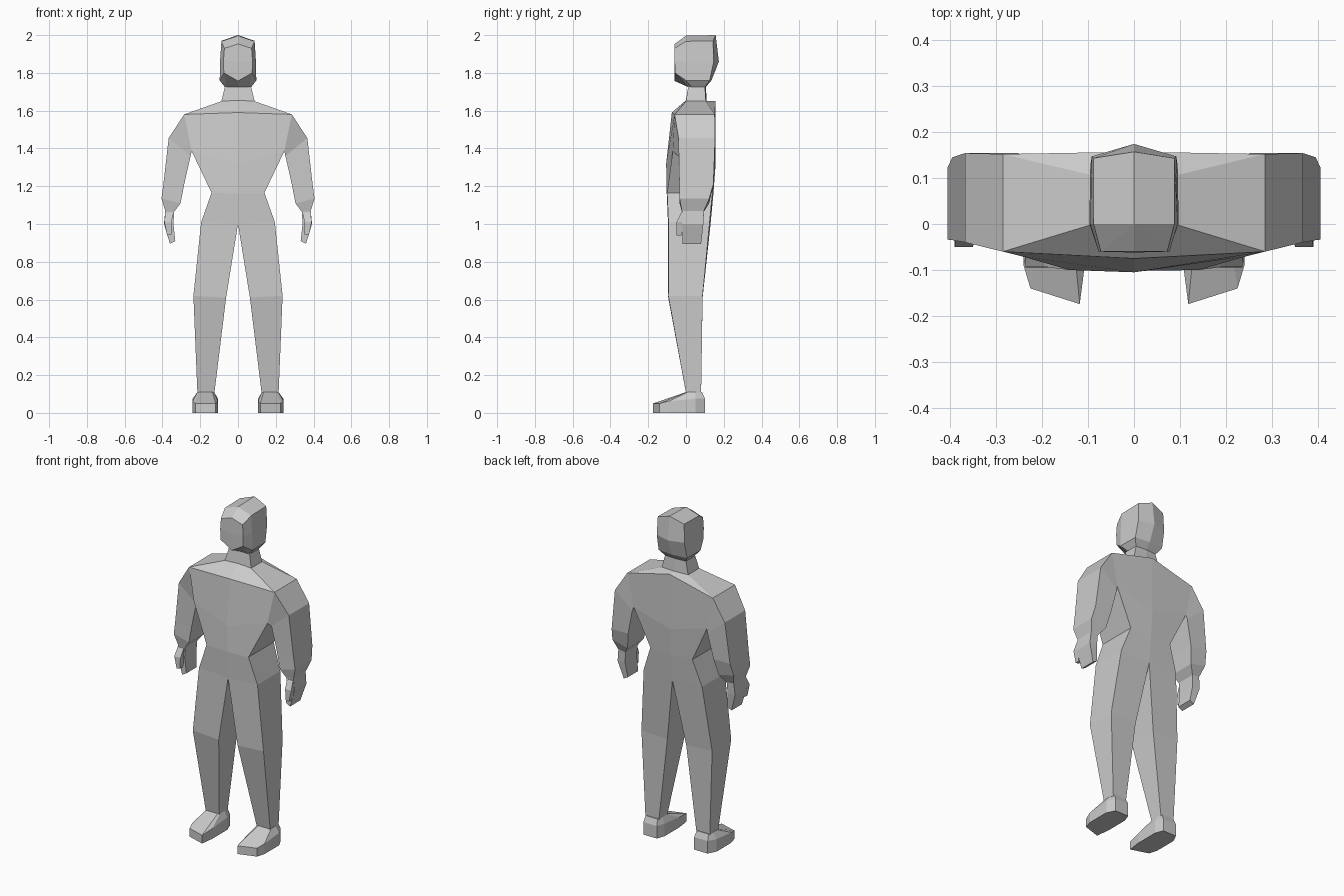
import bpy, bmesh

grey = bpy.data.materials.new("plain grey")
grey.diffuse_color = (0.6, 0.6, 0.6, 1)


def loft(name, rings, cap_start=True, cap_end=True):
    """Join closed rings of equal point count into one flat-shaded mesh."""
    bm = bmesh.new()
    rows = [[bm.verts.new(p) for p in ring] for ring in rings]
    n = len(rows[0])
    for a, b in zip(rows, rows[1:]):
        for i in range(n):
            j = (i + 1) % n
            bm.faces.new((a[i], a[j], b[j], b[i]))
    if cap_start:
        bm.faces.new(rows[0])
    if cap_end:
        bm.faces.new(rows[-1])
    bmesh.ops.remove_doubles(bm, verts=bm.verts, dist=1e-5)
    bmesh.ops.recalc_face_normals(bm, faces=bm.faces)
    mesh = bpy.data.meshes.new(name)
    bm.to_mesh(mesh)
    bm.free()
    mesh.materials.append(grey)
    obj = bpy.data.objects.new(name, mesh)
    bpy.context.collection.objects.link(obj)
    return obj


def whole(half):
    """Complete a half ring (front centre to back centre) on the other side."""
    return half + [(-x, y, z) for x, y, z in reversed(half[1:-1])]


def mirrored(obj):
    obj.modifiers.new("other side", 'MIRROR')


def box_ring(outer, inner, front, back):
    """Four corners from outer (x, z), inner (x, z) and front/back y."""
    (xo, zo), (xi, zi) = outer, inner
    return [(xo, front, zo), (xi, front, zi), (xi, back, zi), (xo, back, zo)]


# Torso: hips, waist, chest, shoulders, neck base
loft("torso", [whole(r) for r in (
    [(0, -.095, 1.0), (.195, -.093, 1.01), (.195, .125, 1.01), (0, .13, 1.0)],
    [(0, -.102, 1.16), (.14, -.1, 1.165), (.14, .14, 1.165), (0, .145, 1.16)],
    [(0, -.105, 1.32), (.245, -.07, 1.385), (.245, .15, 1.385), (0, .157, 1.32)],
    [(0, -.075, 1.59), (.285, -.06, 1.58), (.285, .152, 1.58), (0, .157, 1.65)],
    [(0, 0, 1.655), (.088, 0, 1.65), (.088, .105, 1.65), (0, .11, 1.65)],
)], cap_start=False, cap_end=False)

# Neck
loft("neck", [whole(r) for r in (
    [(0, 0, 1.655), (.088, 0, 1.65), (.088, .105, 1.65), (0, .11, 1.65)],
    [(0, .012, 1.73), (.068, .012, 1.73), (.068, .1, 1.73), (0, .105, 1.73)],
)], cap_start=False)

# Head: jaw, chin, brow, flat crown with a centre ridge
loft("head", [whole(r) for r in (
    [(0, .012, 1.725), (.06, .012, 1.725), (.07, .03, 1.725), (.07, .1, 1.725), (0, .105, 1.725)],
    [(0, -.06, 1.757), (.075, -.058, 1.80), (.097, 0, 1.76), (.095, .125, 1.76), (0, .135, 1.76)],
    [(0, -.062, 1.86), (.077, -.06, 1.865), (.095, 0, 1.86), (.092, .147, 1.86), (0, .174, 1.86)],
    [(0, -.06, 1.953), (.072, -.06, 1.93), (.088, 0, 1.967), (.088, .143, 1.97), (0, .157, 2.0)],
    [(0, 0, 1.997), (0, 0, 1.997), (0, 0, 1.997), (0, .157, 2.0), (0, .157, 2.0)],
)], cap_start=False, cap_end=False)

# Arm and hand: shoulder, upper arm, elbow, cuff, wrist, knuckles, fingertips
mirrored(loft("arm", [
    [(.285, -.06, 1.58), (.245, -.07, 1.385), (.245, .15, 1.385), (.285, .152, 1.58)],
    box_ring((.367, 1.455), (.251, 1.36), -.04, .154),
    box_ring((.395, 1.21), (.285, 1.21), -.035, .145),
    box_ring((.405, 1.135), (.304, 1.11), -.034, .123),
    box_ring((.385, 1.07), (.338, 1.065), -.022, .095),
    box_ring((.392, 1.0), (.342, 1.0), -.02, .092),
    box_ring((.36, .895), (.332, .91), -.018, .08),
], cap_start=False))

# Thumb
mirrored(loft("thumb", [
    box_ring((.385, 1.06), (.345, 1.06), -.025, .01),
    box_ring((.39, 1.01), (.35, 1.01), -.05, .0),
    box_ring((.375, .94), (.352, .945), -.05, -.025),
]))

# Leg: hip, knee, ankle
mirrored(loft("leg", [
    [(.195, -.093, 1.01), (0, -.095, 1.0), (0, .13, 1.0), (.195, .125, 1.01)],
    box_ring((.236, .62), (.063, .61), -.094, .088),
    box_ring((.215, .105), (.125, .105), .0, .08),
], cap_start=False))

# Shoe: sole outline, upper edge, ankle opening
sole = [(.225, -.14), (.118, -.174), (.107, -.09), (.107, .05), (.125, .1),
        (.215, .1), (.24, .05), (.24, -.09)]
edge_z = [.05, .05, .062, .075, .075, .075, .075, .062]
ankle = [(.205, 0), (.135, 0), (.125, .01), (.125, .05), (.13, .085),
         (.21, .085), (.215, .05), (.215, .01)]
mirrored(loft("shoe", [
    [(x, y, 0) for x, y in sole],
    [(x, y, z) for (x, y), z in zip(sole, edge_z)],
    [(x, y, .11) for x, y in ankle],
]))
